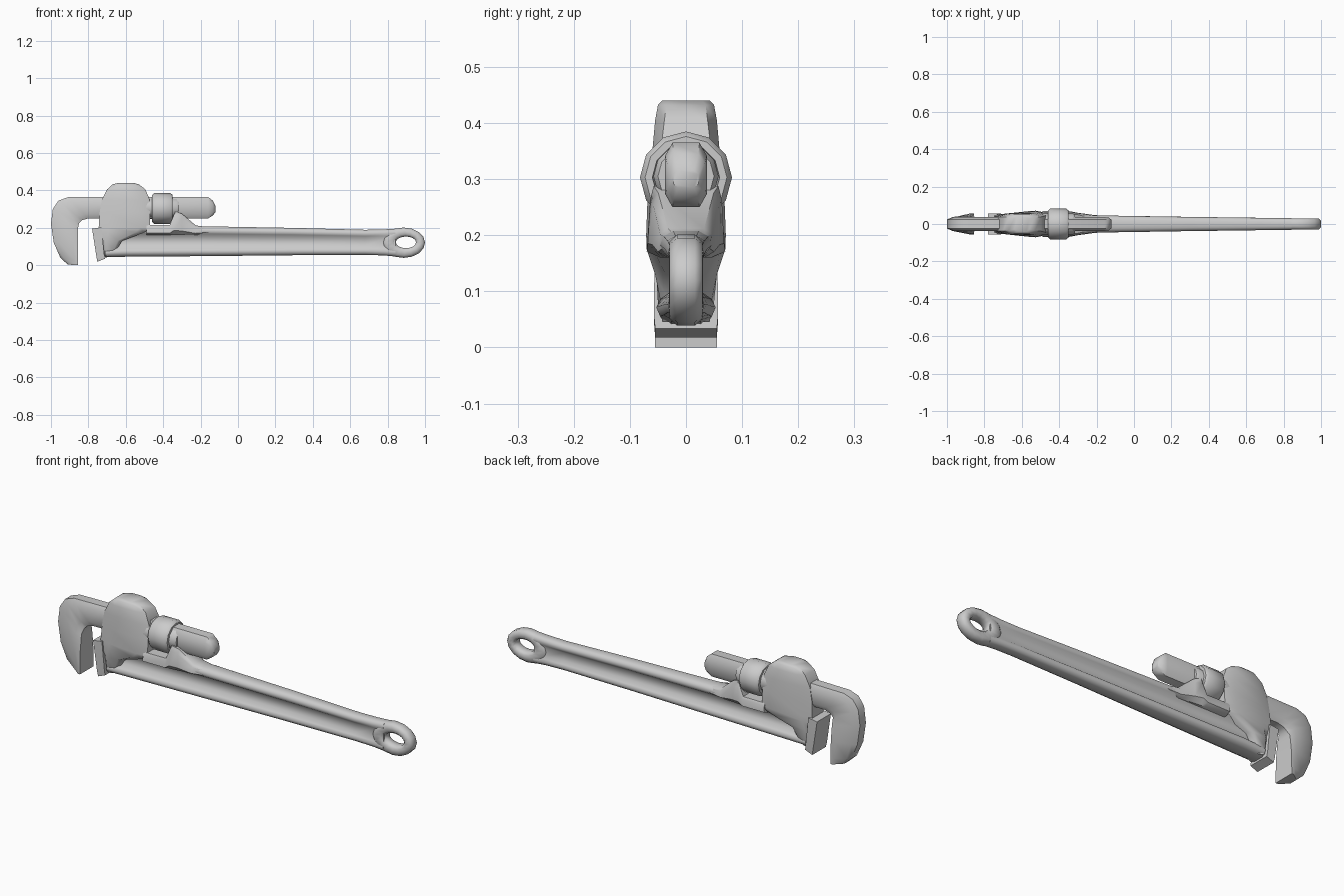
import bpy, bmesh
from math import sin, cos, pi, radians


def loft(name, rings, closed=False, angle=40):
    """Skin equal-length rings of points; cap the ends unless closed."""
    bm = bmesh.new()
    vr = [[bm.verts.new(p) for p in r] for r in rings]
    n = len(vr[0])
    pairs = list(zip(vr, vr[1:])) + ([(vr[-1], vr[0])] if closed else [])
    for a, b in pairs:
        for i in range(n):
            j = (i + 1) % n
            bm.faces.new((a[i], a[j], b[j], b[i]))
    if not closed:
        bm.faces.new(vr[0])
        bm.faces.new(vr[-1])
    bmesh.ops.recalc_face_normals(bm, faces=bm.faces)
    me = bpy.data.meshes.new(name)
    bm.to_mesh(me)
    bm.free()
    ob = bpy.data.objects.new(name, me)
    bpy.context.collection.objects.link(ob)
    bpy.ops.object.select_all(action='DESELECT')
    ob.select_set(True)
    bpy.context.view_layer.objects.active = ob
    bpy.ops.object.shade_smooth_by_angle(angle=radians(angle))
    return ob


def band(ox, oz, ix, iz, wo, wi, co=0.65, ci=0.65, e=0.2):
    """Rounded-rectangle ring between an outer and an inner point in XZ."""
    half = [(0, co * wo), (e, wo), (1 - e, wi), (1, ci * wi)]
    pts = half + [(u, -y) for u, y in reversed(half)]
    return [(ox + (ix - ox) * u, y, oz + (iz - oz) * u) for u, y in pts]


# Hook jaw and its shank, swept from the jaw tip to the shank end
loft("hook_jaw", [
    band(-0.91, 0.003, -0.855, 0.0, 0.03, 0.055, ci=1),
    band(-0.95, 0.04, -0.855, 0.03, 0.035, 0.055, ci=1),
    band(-0.985, 0.12, -0.855, 0.12, 0.037, 0.055, ci=0.95),
    band(-1.0, 0.22, -0.855, 0.20, 0.037, 0.05, ci=0.85),
    band(-0.99, 0.30, -0.85, 0.225, 0.037, 0.042),
    band(-0.96, 0.345, -0.835, 0.24, 0.037, 0.038),
    band(-0.91, 0.363, -0.80, 0.25, 0.037, 0.037),
    band(-0.75, 0.365, -0.74, 0.25, 0.037, 0.037),
    band(-0.16, 0.365, -0.16, 0.25, 0.037, 0.037),
    band(-0.135, 0.345, -0.135, 0.265, 0.034, 0.034),
    band(-0.12, 0.315, -0.12, 0.285, 0.022, 0.022)])

# Rounded housing around the shank, stacked upwards
loft("housing", [
    band(-0.712, 0.045, -0.665, 0.045, 0.042, 0.03),
    band(-0.722, 0.08, -0.65, 0.08, 0.05, 0.045),
    band(-0.732, 0.13, -0.62, 0.13, 0.053, 0.055),
    band(-0.742, 0.175, -0.50, 0.175, 0.054, 0.07, 0.85, 0.85),
    band(-0.745, 0.20, -0.47, 0.20, 0.054, 0.071, 0.85, 0.85),
    band(-0.74, 0.28, -0.47, 0.28, 0.054, 0.068, 0.75, 0.8),
    band(-0.728, 0.35, -0.472, 0.35, 0.055, 0.06, 0.7, 0.75),
    band(-0.70, 0.405, -0.495, 0.405, 0.055, 0.055, 0.7, 0.7),
    band(-0.67, 0.432, -0.53, 0.432, 0.05, 0.05, 0.7, 0.7),
    band(-0.64, 0.44, -0.56, 0.44, 0.042, 0.042, 0.7, 0.7)], angle=50)

# Slanted heel jaw plate
loft("heel_jaw", [
    band(-0.752, 0.018, -0.712, 0.034, 0.055, 0.055, 1, 1),
    band(-0.757, 0.045, -0.715, 0.055, 0.057, 0.057, 1, 1),
    band(-0.78, 0.195, -0.73, 0.202, 0.056, 0.056, 1, 1)], angle=30)

# Seat below the nut, rising into the rear guard
loft("nut_seat_and_guard", [
    band(-0.49, 0.215, -0.49, 0.16, 0.068, 0.07, 0.9),
    band(-0.365, 0.215, -0.365, 0.16, 0.066, 0.07, 0.9),
    band(-0.335, 0.288, -0.345, 0.16, 0.064, 0.068, 0.9),
    band(-0.30, 0.275, -0.30, 0.16, 0.058, 0.06, 0.85),
    band(-0.225, 0.212, -0.23, 0.16, 0.046, 0.05, 0.7),
    band(-0.15, 0.203, -0.15, 0.17, 0.035, 0.042)])


# Handle beam with a groove along each side
def beam(x, z0, z1, w, web):
    c, h = (z0 + z1) / 2, (z1 - z0) / 2
    q = [(0.5 * w, h), (0.87 * w, 0.88 * h), (w, 0.68 * h),
         (0.85 * w, 0.5 * h), (web * w, 0.3 * h)]
    side = q + [(y, -z) for y, z in reversed(q)]
    return [(x, y, c + z) for y, z in side + [(-y, z) for y, z in reversed(side)]]


loft("handle", [
    beam(-0.71, 0.042, 0.20, 0.05, 0.45),
    beam(-0.60, 0.045, 0.212, 0.053, 0.42),
    beam(-0.20, 0.048, 0.208, 0.046, 0.42),
    beam(0.30, 0.053, 0.199, 0.038, 0.42),
    beam(0.68, 0.055, 0.189, 0.033, 0.5),
    beam(0.78, 0.052, 0.191, 0.032, 0.65),
    beam(0.842, 0.046, 0.195, 0.031, 0.85)], angle=60)

# Hanging loop at the handle end
N = 16
loft("handle_loop", [
    band(0.885 + 0.115 * cos(t), 0.12 + 0.081 * sin(t),
         0.898 + 0.054 * cos(t), 0.122 + 0.031 * sin(t), 0.029, 0.03, 0.55, 0.6, 0.25)
    for t in (2 * pi * i / N for i in range(N))], closed=True, angle=60)

# Adjusting nut: a bevelled ring turned around the shank
profile = [(-0.46, 0.058), (-0.46, 0.072), (-0.448, 0.082), (-0.362, 0.082),
           (-0.35, 0.073), (-0.35, 0.06), (-0.375, 0.056), (-0.44, 0.056)]
S = 12
loft("adjusting_nut", [
    [(x, r * cos(2 * pi * i / S), 0.303 + r * sin(2 * pi * i / S)) for x, r in profile]
    for i in range(S)], closed=True)

# Threaded core just inside the nut
loft("thread_core", [
    [(x, r * cos(2 * pi * i / S), 0.305 + r * sin(2 * pi * i / S)) for i in range(S)]
    for x, r in ((-0.50, 0.058), (-0.33, 0.058), (-0.315, 0.05))])
